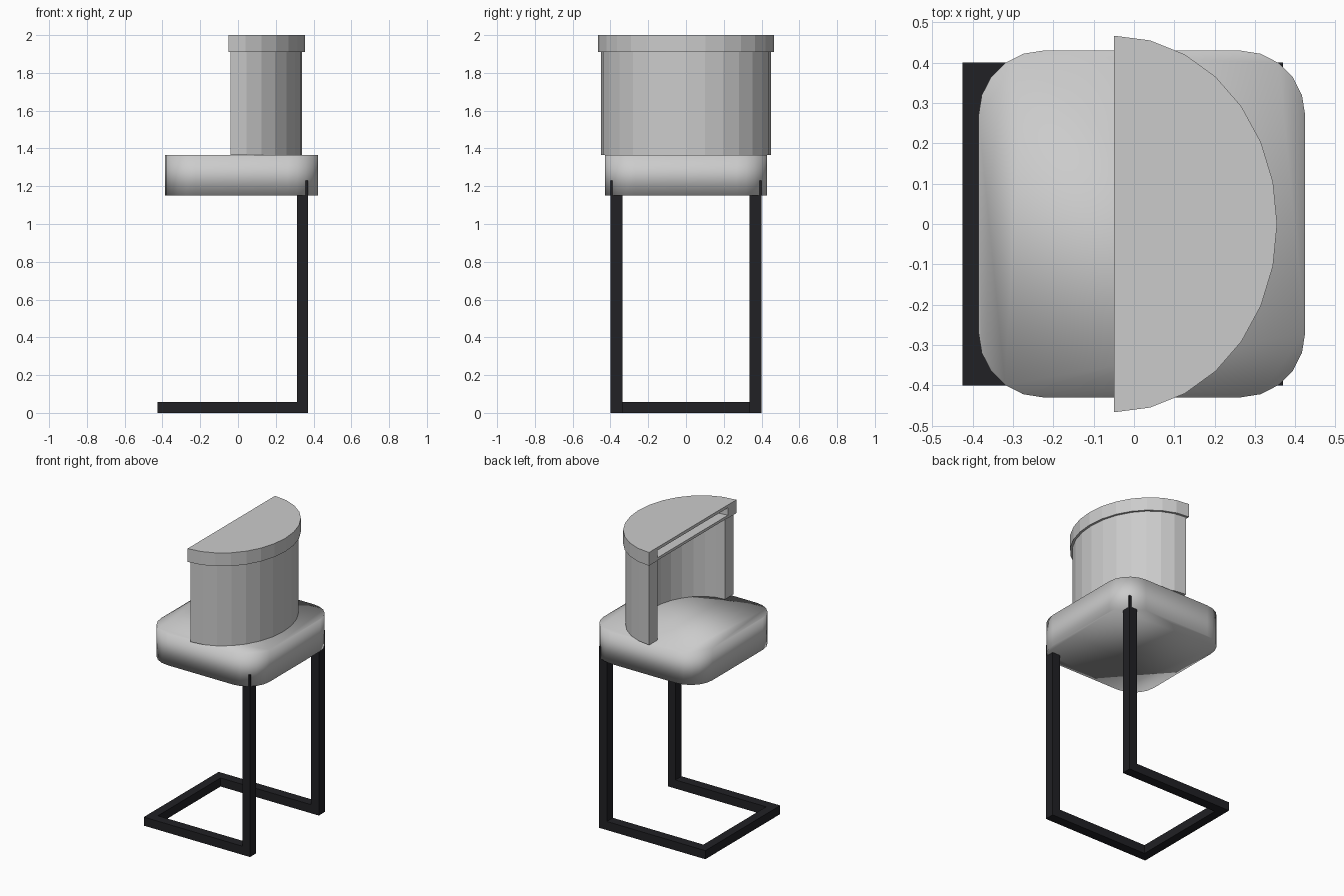
import bpy, bmesh
from math import sin, cos, pi, radians

if "Cube" in bpy.data.objects:
    bpy.data.objects.remove(bpy.data.objects["Cube"])

dark = bpy.data.materials.new("dark_metal")
dark.diffuse_color = (0.015, 0.015, 0.018, 1)
dark.use_nodes = True
dark.node_tree.nodes["Principled BSDF"].inputs["Base Color"].default_value = dark.diffuse_color


def finish(name, bm):
    bmesh.ops.recalc_face_normals(bm, faces=bm.faces)
    me = bpy.data.meshes.new(name)
    bm.to_mesh(me)
    bm.free()
    ob = bpy.data.objects.new(name, me)
    bpy.context.collection.objects.link(ob)
    return ob


def prism(name, outline, z0, z1):
    bm = bmesh.new()
    face = bm.faces.new([bm.verts.new((x, y, z0)) for x, y in outline])
    ext = bmesh.ops.extrude_face_region(bm, geom=[face], use_keep_orig=True)
    for v in ext["geom"]:
        if isinstance(v, bmesh.types.BMVert):
            v.co.z = z1
    return finish(name, bm)


def box(name, x0, x1, y0, y1, z0, z1):
    ob = prism(name, [(x0, y0), (x1, y0), (x1, y1), (x0, y1)], z0, z1)
    ob.data.materials.append(dark)
    return ob


def arc(x0, rx, ry, steps=14):
    # half ellipse bulging towards +x
    return [(x0 + rx * cos(a), ry * sin(a))
            for a in (-pi / 2 + pi * i / steps for i in range(steps + 1))]


def curved_wall(name, x0, rx, ry, t, z0, z1):
    return prism(name, arc(x0, rx, ry) + arc(x0, rx - t, ry - t)[::-1], z0, z1)


# Cantilever frame: two uprights, two runners, one cross bar
for side, s in (("right", -1), ("left", 1)):
    ya, yb = sorted((s * 0.335, s * 0.40))
    box(side + "_leg", 0.313, 0.37, ya, yb, 0.0, 1.23)
    box(side + "_runner", -0.365, 0.313, ya, yb, 0.0, 0.058)
box("floor_cross_bar", -0.425, -0.365, -0.40, 0.40, 0.0, 0.058)

# Seat block with rounded plan corners
r, cx = 0.16, 0.0195
hx, hy = 0.405 - r, 0.43 - r
outline = []
for k, (sx, sy) in enumerate(((1, 1), (-1, 1), (-1, -1), (1, -1))):
    for i in range(6):
        a = radians(90 * k + 18 * i)
        outline.append((cx + sx * hx + r * cos(a), sy * hy + r * sin(a)))
seat = prism("seat", outline, 1.15, 1.365)
seat.data.polygons.foreach_set("use_smooth", [True] * len(seat.data.polygons))

# Faceted half-round backrest
curved_wall("backrest", -0.04, 0.38, 0.45, 0.09, 1.365, 1.915)

# Hollow cap: rim with thin top and bottom skins
curved_wall("cap_rim", -0.05, 0.405, 0.467, 0.09, 1.91, 2.0)
prism("cap_top", arc(-0.05, 0.404, 0.466), 1.98, 2.0)
prism("cap_underside", arc(-0.05, 0.38, 0.44), 1.912, 1.93)
